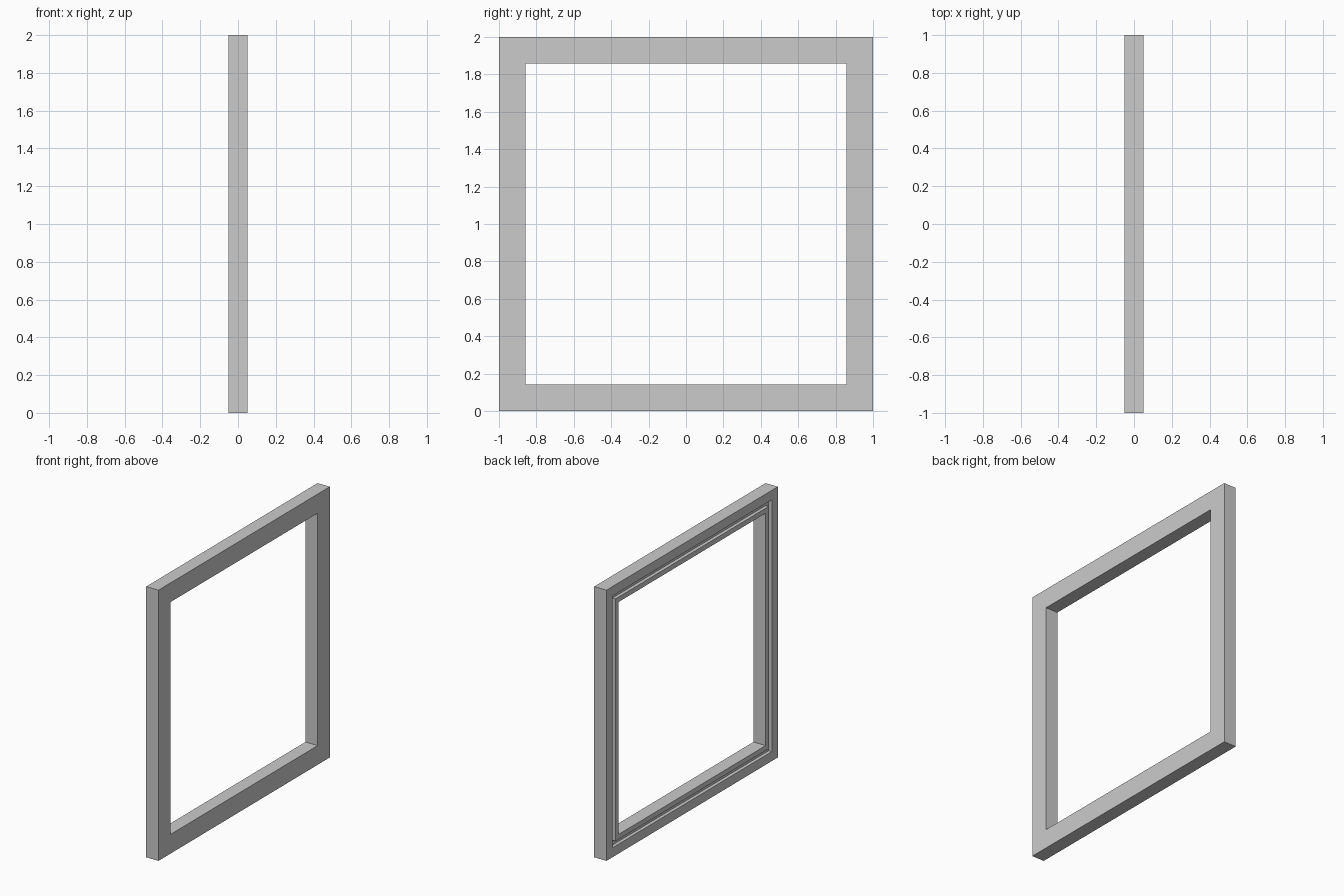
import bpy, bmesh

if "Cube" in bpy.data.objects:
    bpy.data.objects.remove(bpy.data.objects["Cube"])

# Frame cross-section: (x, distance in from the outer edge), groove on the -x side
PROFILE = [(0.05, 0.0), (0.05, 0.142), (-0.05, 0.142), (-0.05, 0.105),
           (-0.025, 0.105), (-0.025, 0.07), (-0.05, 0.07), (-0.05, 0.0)]
CORNERS = [(-1, -1), (1, -1), (1, 1), (-1, 1)]


def mitred_frame(name, profile, half):
    """Sweep a cross-section round a square with mitred corners."""
    bm = bmesh.new()
    rings = [[bm.verts.new((x, sy * (half - d), half + sz * (half - d)))
              for x, d in profile] for sy, sz in CORNERS]
    n = len(profile)
    for i in range(4):
        a, b = rings[i], rings[(i + 1) % 4]
        for j in range(n):
            k = (j + 1) % n
            bm.faces.new((a[j], b[j], b[k], a[k]))
    bmesh.ops.recalc_face_normals(bm, faces=bm.faces)
    mesh = bpy.data.meshes.new(name)
    bm.to_mesh(mesh)
    bm.free()
    obj = bpy.data.objects.new(name, mesh)
    bpy.context.collection.objects.link(obj)
    return obj


# Square frame with a recessed channel round the back
mitred_frame("square_frame", PROFILE, 1.0)
